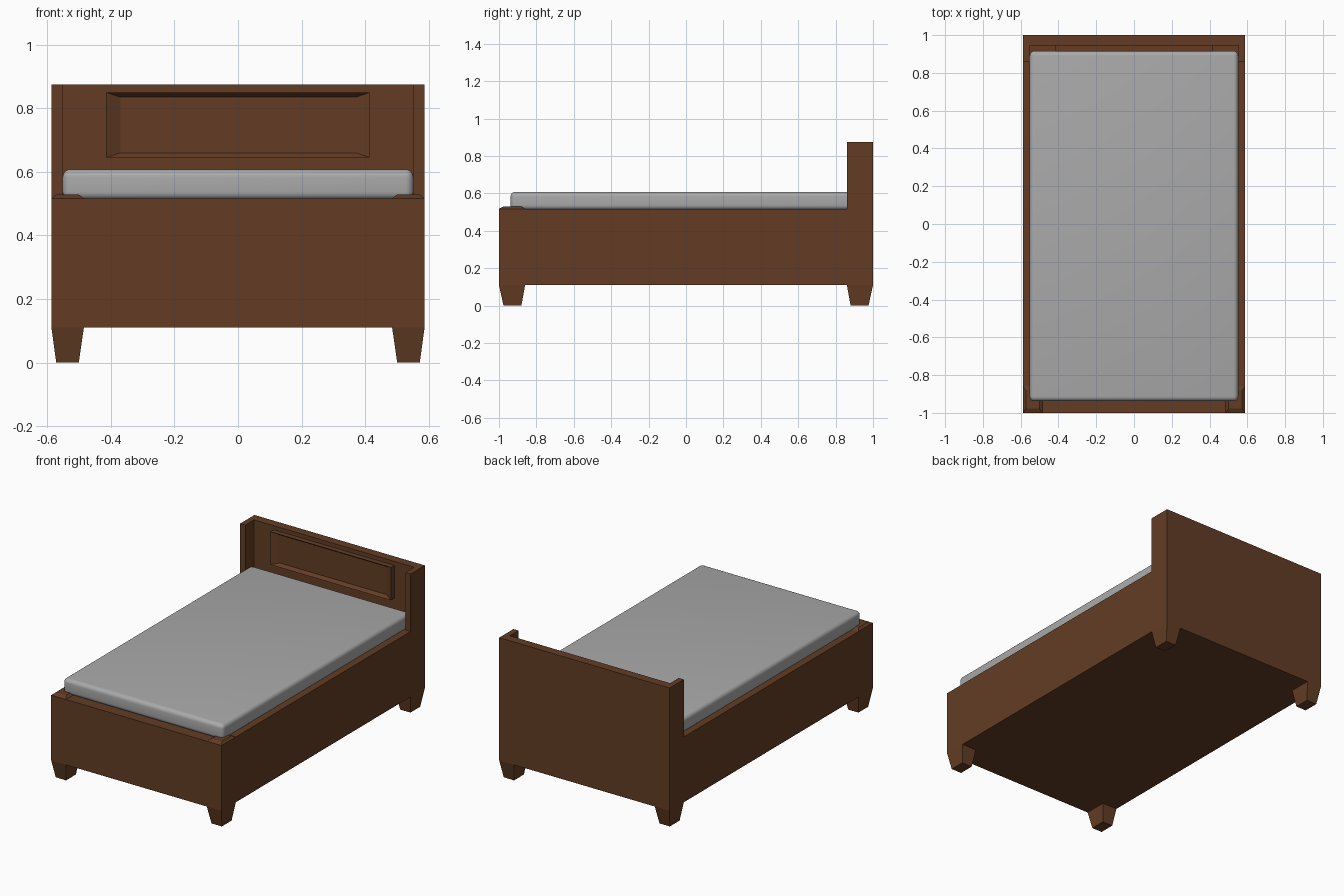
import bpy, bmesh, math

if "Cube" in bpy.data.objects:
    bpy.data.objects.remove(bpy.data.objects["Cube"])

W, L = 0.587, 1.0             # half width, half length
LEG, BASE, TOP = 0.11, 0.517, 0.875
IN_X = 0.552                  # inner face of the wings


def material(name, col):
    m = bpy.data.materials.new(name)
    m.diffuse_color = (*col, 1)
    m.use_nodes = True
    m.node_tree.nodes["Principled BSDF"].inputs["Base Color"].default_value = m.diffuse_color
    return m


WOOD = material("brown wood", (0.125, 0.046, 0.018))
CLOTH = material("grey cloth", (0.40, 0.40, 0.40))


def finish(name, bm, mat):
    bmesh.ops.recalc_face_normals(bm, faces=bm.faces[:])
    me = bpy.data.meshes.new(name)
    bm.to_mesh(me)
    bm.free()
    me.materials.append(mat)
    ob = bpy.data.objects.new(name, me)
    bpy.context.collection.objects.link(ob)
    return ob


def prism(name, low, high, z0, z1, mat):
    """Solid between two outlines with the same number of xy points."""
    bm = bmesh.new()
    a = [bm.verts.new((x, y, z0)) for x, y in low]
    b = [bm.verts.new((x, y, z1)) for x, y in high]
    n = len(a)
    bm.faces.new(a)
    bm.faces.new(b)
    for i in range(n):
        j = (i + 1) % n
        bm.faces.new((a[i], a[j], b[j], b[i]))
    return finish(name, bm, mat)


def rect(x0, x1, y0, y1):
    return [(x0, y0), (x1, y0), (x1, y1), (x0, y1)]


# bed box
r = rect(-W, W, -L, L)
prism("bed_frame", r, r, LEG, BASE, WOOD)

# headboard with forward wings (U outline)
u = [(-W, 0.86), (-IN_X, 0.86), (-IN_X, 0.945), (IN_X, 0.945),
     (IN_X, 0.86), (W, 0.86), (W, L), (-W, L)]
prism("headboard", u, u, BASE, TOP, WOOD)

# tapered legs, and low tapered caps on the front corners
for sx, side in ((-1, "left"), (1, "right")):
    for sy, end in ((-1, "front"), (1, "back")):
        wide = [(sx * x, sy * y) for x, y in rect(0.485, W, 0.86, L)]
        thin = [(sx * x, sy * y) for x, y in rect(0.501, 0.572, 0.88, 0.976)]
        prism(f"{end}_{side}_leg", thin, wide, 0, LEG, WOOD)
        if end == "front":
            prism(f"{side}_corner_cap", wide, thin, BASE, 0.529, WOOD)

# raised headboard panel with a sloped recess in its front
PX, Z0, Z1, PY = 0.415, 0.645, 0.85, 0.912
bm = bmesh.new()
rings = [[bm.verts.new((x, y, z)) for x, z in rect(-PX + dx, PX - dx, Z0 + dz, Z1 - dz)]
         for y, dx, dz in ((0.946, 0, 0), (PY, 0, 0), (PY + 0.022, 0.045, 0.015))]
for a, b in zip(rings, rings[1:]):
    for i in range(4):
        j = (i + 1) % 4
        bm.faces.new((a[i], a[j], b[j], b[i]))
bm.faces.new(rings[0])
bm.faces.new(rings[-1])
finish("headboard_panel", bm, WOOD)

# mattress with rounded edges
r = rect(-IN_X, IN_X, -0.938, 0.916)
mattress = prism("mattress", r, r, 0.512, 0.608, CLOTH)
bev = mattress.modifiers.new("round", "BEVEL")
bev.width, bev.segments = 0.025, 5
bpy.context.view_layer.objects.active = mattress
mattress.select_set(True)
bpy.ops.object.modifier_apply(modifier="round")
bpy.ops.object.shade_smooth_by_angle(angle=math.radians(40))
